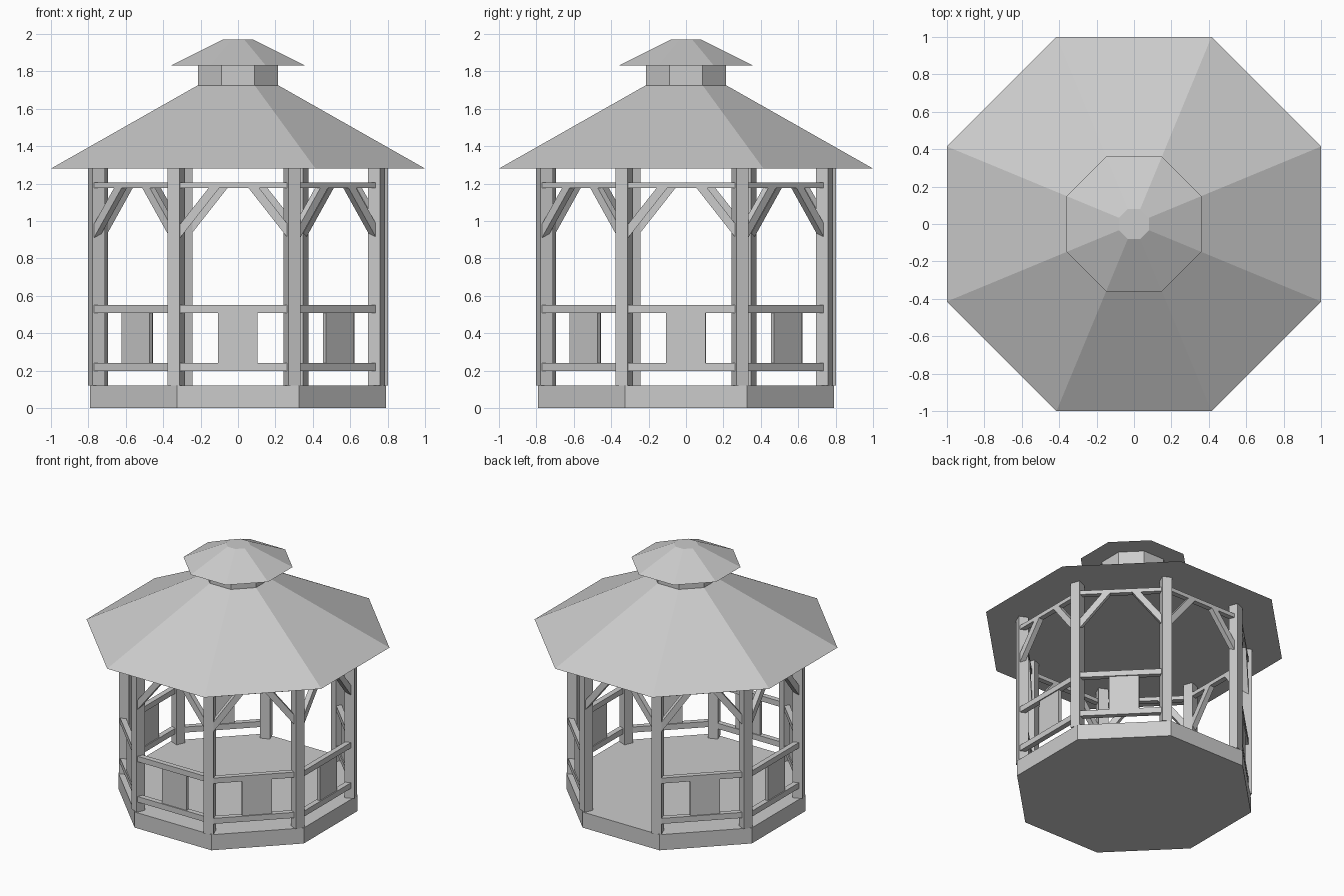
import bpy, bmesh
from math import pi, cos, radians
from mathutils import Matrix, Vector

if "Cube" in bpy.data.objects:
    bpy.data.objects.remove(bpy.data.objects["Cube"])

SHIFT = -0.022   # posts and rails sit slightly off-centre along each side


def finish(bm, name):
    bmesh.ops.recalc_face_normals(bm, faces=bm.faces)
    mesh = bpy.data.meshes.new(name)
    bm.to_mesh(mesh)
    bm.free()
    ob = bpy.data.objects.new(name, mesh)
    bpy.context.collection.objects.link(ob)
    return ob


def octagon(name, a0, a1, z0, z1):
    """Eight-sided frustum given bottom and top apothem."""
    bm = bmesh.new()
    k = cos(pi / 8)
    mat = Matrix.Translation((0, 0, (z0 + z1) / 2)) @ Matrix.Rotation(pi / 8, 4, 'Z')
    bmesh.ops.create_cone(bm, cap_ends=True, segments=8, radius1=a0 / k,
                          radius2=a1 / k, depth=z1 - z0, matrix=mat)
    return finish(bm, name)


def box(bm, mat, size):
    bmesh.ops.create_cube(bm, size=1, matrix=mat @ Matrix.Diagonal((*size, 1)))


def side_box(name, k, t0, t1, a0, a1, z0, z1):
    """Box on side k: t runs along the side, a is distance from the centre."""
    bm = bmesh.new()
    mat = Matrix.Rotation(k * pi / 4, 4, 'Z') @ Matrix.Translation(
        ((t0 + t1) / 2, -(a0 + a1) / 2, (z0 + z1) / 2))
    box(bm, mat, (t1 - t0, a1 - a0, z1 - z0))
    return finish(bm, name)


def brace(name, k, s):
    """Slanted knee brace from post to top beam, extruded profile."""
    bm = bmesh.new()
    profile = [(0.295, 0.90), (0.075, 1.18), (0.132, 1.18), (0.295, 0.973)]
    rot = Matrix.Rotation(k * pi / 4, 4, 'Z')
    face = bm.faces.new([bm.verts.new(rot @ Vector((SHIFT + s * t, -0.78, z)))
                         for t, z in profile])
    new = bmesh.ops.extrude_face_region(bm, geom=[face])
    verts = [v for v in new['geom'] if isinstance(v, bmesh.types.BMVert)]
    bmesh.ops.translate(bm, verts=verts, vec=rot @ Vector((0, 0.04, 0)))
    return finish(bm, name)


# floor, roofs and lantern
octagon("floor_base", 0.79, 0.79, 0, 0.12)
octagon("main_roof", 1.0, 0.215, 1.28, 1.725)
octagon("roof_lantern", 0.215, 0.215, 1.725, 1.83)
octagon("lantern_roof", 0.36, 0.08, 1.83, 1.97)

BACK = 4  # entrance side without railing
for k in range(8):
    # corner post, square and facing outward
    bm = bmesh.new()
    mat = (Matrix.Rotation((k + 0.5) * pi / 4 - radians(1.57), 4, 'Z')
           @ Matrix.Translation((0, -0.811, 0.70)))
    box(bm, mat, (0.07, 0.07, 1.16))
    finish(bm, f"post_{k}")

    # top beam and braces
    t0, t1 = SHIFT - 0.29, SHIFT + 0.29
    side_box(f"top_beam_{k}", k, t0, t1, 0.74, 0.78, 1.175, 1.205)
    brace(f"brace_left_{k}", k, -1)
    brace(f"brace_right_{k}", k, 1)

    # railing with centre panel
    if k != BACK:
        side_box(f"upper_rail_{k}", k, t0, t1, 0.74, 0.78, 0.508, 0.55)
        side_box(f"lower_rail_{k}", k, t0, t1, 0.74, 0.78, 0.197, 0.24)
        side_box(f"rail_panel_{k}", k, -0.107, 0.103, 0.748, 0.772, 0.235, 0.512)
